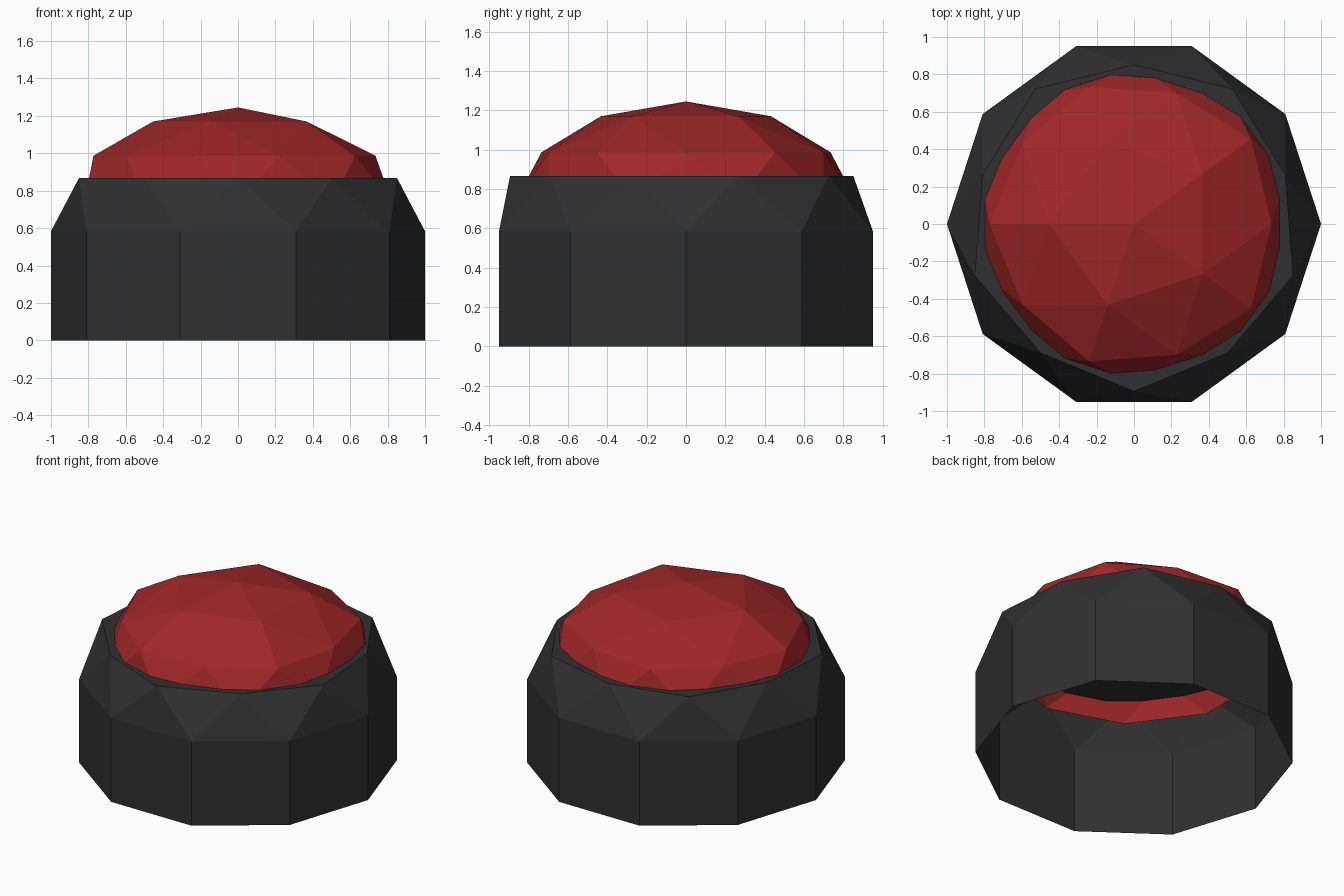
import bpy, bmesh, math
from mathutils import Matrix

if "Cube" in bpy.data.objects:
    bpy.data.objects.remove(bpy.data.objects["Cube"])

RING = 0.4866  # levelled height of the ring above the equator on a unit icosphere


def material(name, rgb):
    m = bpy.data.materials.new(name)
    m.diffuse_color = (*rgb, 1)
    m.use_nodes = True
    m.node_tree.nodes["Principled BSDF"].inputs["Base Color"].default_value = m.diffuse_color
    return m


def half_icosphere(turn):
    """Upper half of a 42-point icosphere with its middle ring levelled."""
    bm = bmesh.new()
    bmesh.ops.create_icosphere(bm, subdivisions=2, radius=1)
    bmesh.ops.delete(bm, geom=[v for v in bm.verts if v.co.z < -0.1], context='VERTS')
    for v in bm.verts:
        if 0.3 < v.co.z < 0.7:
            v.co.z = RING
    bm.transform(Matrix.Rotation(math.radians(turn), 4, 'Z'))
    return bm


def finish(bm, name, mat):
    me = bpy.data.meshes.new(name)
    bm.to_mesh(me)
    bm.free()
    me.materials.append(mat)
    ob = bpy.data.objects.new(name, me)
    bpy.context.collection.objects.link(ob)
    return ob


dark = material("dark grey", (0.03, 0.03, 0.03))
red = material("red", (0.35, 0.02, 0.021))

# Housing: sloped shoulder with a flat top, straight walls, open underneath
bm = half_icosphere(-90)
bmesh.ops.delete(bm, geom=[v for v in bm.verts if v.co.z > 0.7], context='VERTS')
rim = [e for e in bm.edges if e.is_boundary and all(v.co.z > 0.3 for v in e.verts)]
bmesh.ops.contextual_create(bm, geom=rim)
bm.transform(Matrix.Translation((0, 0, 0.583)) @ Matrix.Diagonal((1, 1, 0.583, 1)))
skirt = [e for e in bm.edges if e.is_boundary]
ext = bmesh.ops.extrude_edge_only(bm, edges=skirt)
for v in ext["geom"]:
    if isinstance(v, bmesh.types.BMVert):
        v.co.z = 0
bmesh.ops.recalc_face_normals(bm, faces=bm.faces)
finish(bm, "housing", dark)

# Push cap: shallow dome sunk through the housing top
bm = half_icosphere(180)
bm.transform(Matrix.Translation((0, 0, 0.742)) @ Matrix.Diagonal((0.864, 0.864, 0.503, 1)))
finish(bm, "push_cap", red)
